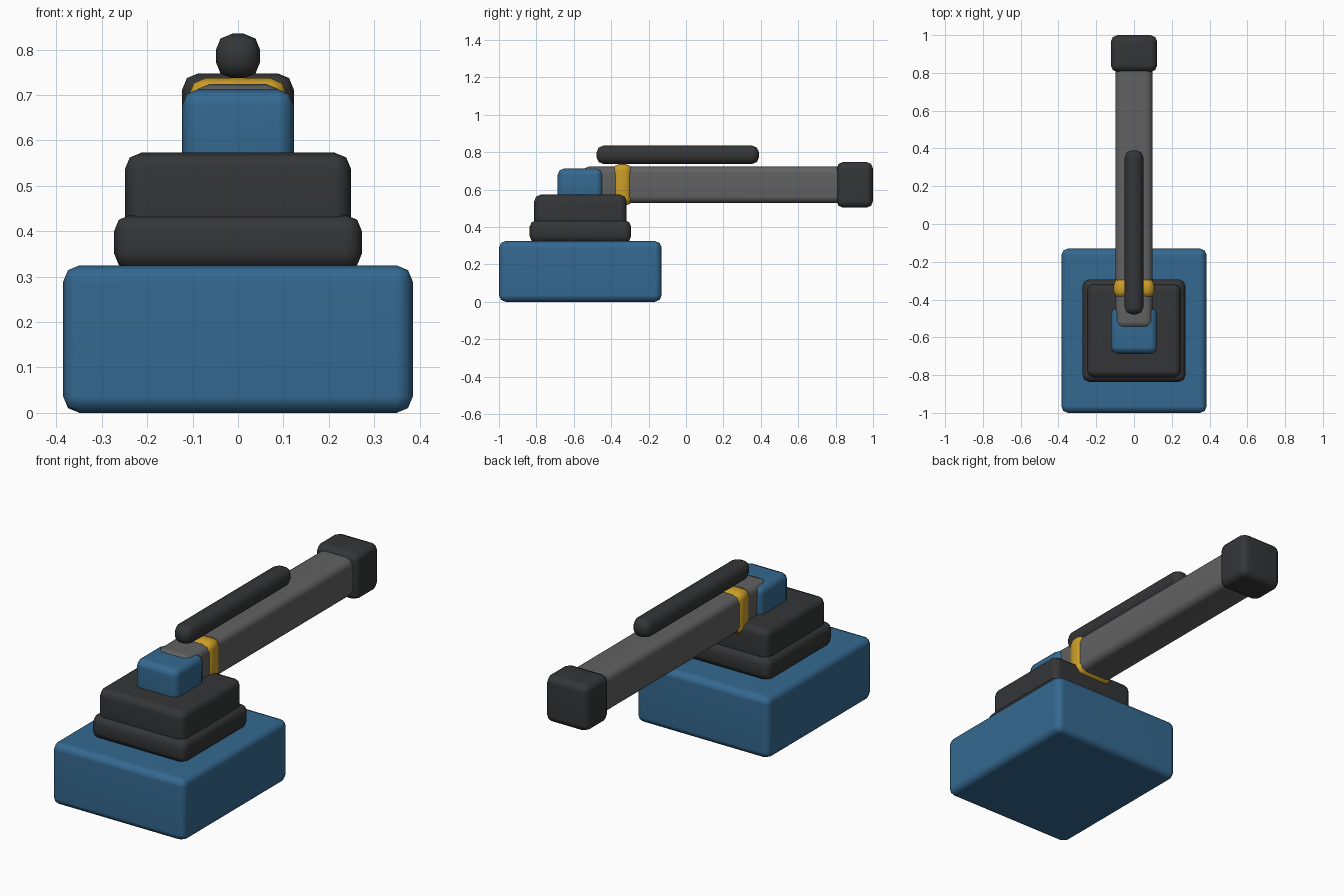
import bpy

if "Cube" in bpy.data.objects:
    bpy.data.objects.remove(bpy.data.objects["Cube"])


def material(name, rgb):
    m = bpy.data.materials.new(name)
    m.diffuse_color = (*rgb, 1)
    m.use_nodes = True
    m.node_tree.nodes["Principled BSDF"].inputs["Base Color"].default_value = m.diffuse_color
    return m


BLUE = material("blue_paint", (0.035, 0.14, 0.28))
DARK = material("dark_metal", (0.035, 0.036, 0.038))
GREY = material("grey_metal", (0.12, 0.12, 0.12))
GOLD = material("yellow_band", (0.60, 0.34, 0.02))


def rounded_box(name, half_x, y, z, mat, bevel=0.036):
    """Box centred on x = 0 spanning y and z ranges, with two-step rounded edges."""
    bpy.ops.mesh.primitive_cube_add(size=1, location=(0, sum(y) / 2, sum(z) / 2))
    ob = bpy.context.object
    ob.name = name
    ob.scale = (2 * half_x, y[1] - y[0], z[1] - z[0])
    bpy.ops.object.transform_apply(location=False, rotation=False, scale=True)
    ob.data.materials.append(mat)
    b = ob.modifiers.new("round_edges", 'BEVEL')
    b.width, b.segments = bevel, 2
    bpy.ops.object.shade_smooth()
    w = ob.modifiers.new("even_shading", 'WEIGHTED_NORMAL')
    w.keep_sharp = True
    return ob


# Stepped pedestal
rounded_box("base", 0.385, (-1.0, -0.13), (0, 0.325), BLUE)
rounded_box("turntable_lower", 0.273, (-0.836, -0.293), (0.315, 0.436), DARK)
rounded_box("turntable_upper", 0.249, (-0.812, -0.317), (0.39, 0.573), DARK)
rounded_box("shoulder_block", 0.123, (-0.687, -0.444), (0.51, 0.713), BLUE)

# Horizontal arm with its collar and end cap
rounded_box("arm", 0.099, (-0.553, 0.87), (0.527, 0.724), GREY)
rounded_box("arm_collar", 0.108, (-0.392, -0.288), (0.514, 0.737), GOLD)
rounded_box("arm_end_cap", 0.123, (0.805, 1.0), (0.503, 0.748), DARK)

# Round-edged actuator bar along the top of the arm
rounded_box("top_actuator", 0.049, (-0.478, 0.39), (0.737, 0.835), DARK)
